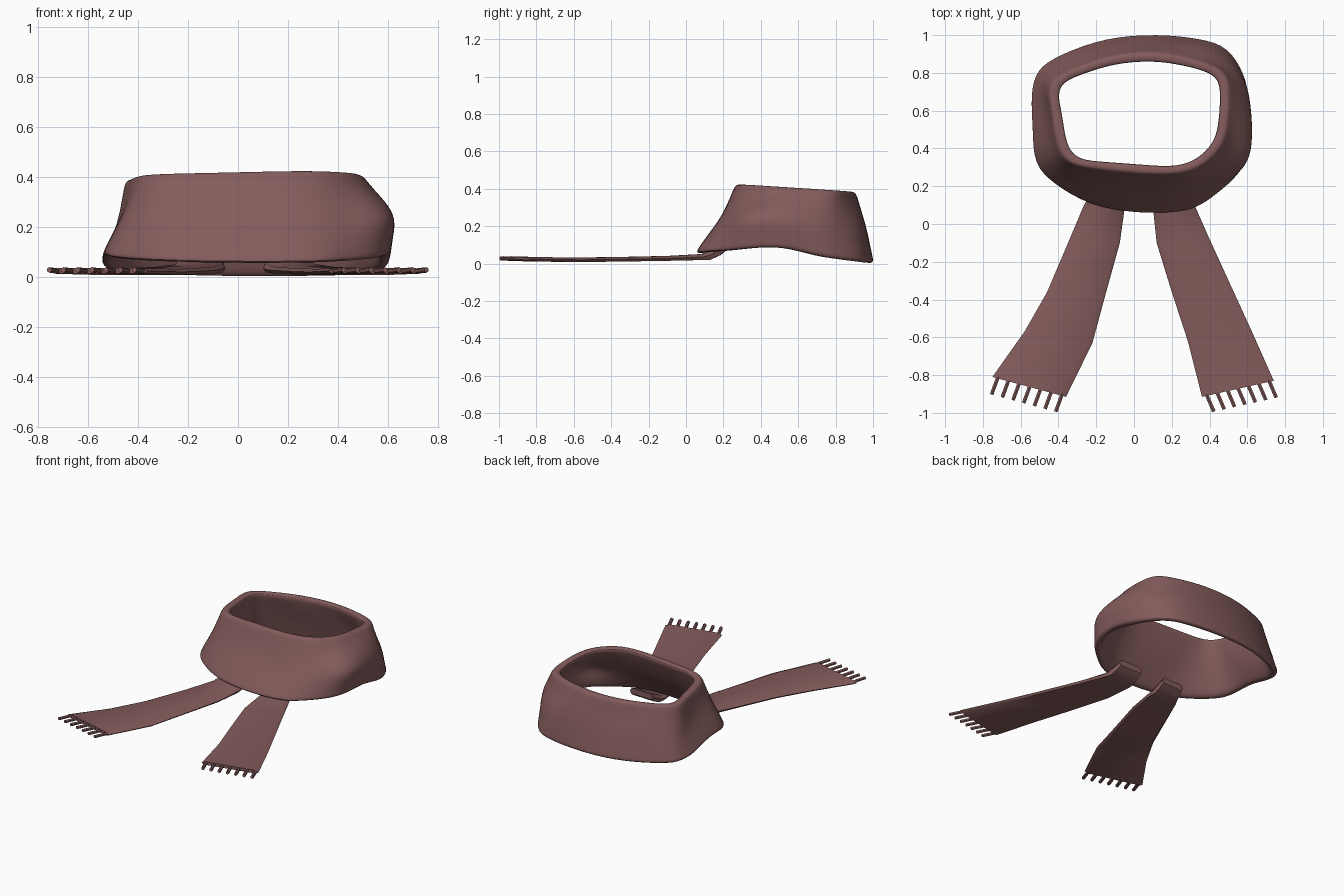
import bpy, bmesh
from math import sin
from mathutils import Vector

if "Cube" in bpy.data.objects:
    bpy.data.objects.remove(bpy.data.objects["Cube"])

mat = bpy.data.materials.new("mauve_cloth")
mat.diffuse_color = (0.23, 0.105, 0.105, 1)
mat.use_nodes = True
mat.node_tree.nodes["Principled BSDF"].inputs["Base Color"].default_value = mat.diffuse_color


def finish(name, bm, subsurf=0, angle=0.7):
    bmesh.ops.recalc_face_normals(bm, faces=bm.faces)
    me = bpy.data.meshes.new(name)
    bm.to_mesh(me)
    bm.free()
    ob = bpy.data.objects.new(name, me)
    bpy.context.collection.objects.link(ob)
    me.materials.append(mat)
    if subsurf:
        m = ob.modifiers.new("smooth", 'SUBSURF')
        m.levels = m.render_levels = subsurf
    bpy.ops.object.select_all(action='DESELECT')
    ob.select_set(True)
    bpy.context.view_layer.objects.active = ob
    bpy.ops.object.shade_smooth_by_angle(angle=angle)
    return ob


def lerp_table(table, v):
    for (a, p), (b, q) in zip(table, table[1:]):
        if v <= b:
            return p + (q - p) * max(0, (v - a) / (b - a))
    return table[-1][1]


# Neck wrap: hem outline, opening outline, share of slope reached halfway up
HEM = [(0, .05), (.17, .05), (.33, .07), (.44, .155), (.555, .255), (.605, .37), (.61, .525),
       (.605, .685), (.59, .785), (.505, .945), (.35, .985), (.14, 1.01), (-.15, .995),
       (-.405, .895), (-.52, .825), (-.555, .69), (-.54, .5), (-.54, .31), (-.425, .205), (-.24, .09)]
HOLE = [(0, .325), (.2, .305), (.31, .335), (.39, .40), (.43, .47), (.445, .57), (.45, .68),
        (.445, .75), (.40, .80), (.26, .835), (.1, .86), (-.1, .845), (-.27, .79),
        (-.37, .75), (-.40, .685), (-.375, .59), (-.36, .47), (-.335, .39), (-.28, .345), (-.18, .335)]
MID = [.68, .68, .6, .4, .05, -.2, -.3, -.15, .1, .3, .35, .4, .4, .5, .5, .7, .7, .6, .6, .65]
HEM_Z = [(0, .055), (.2, .07), (.35, .085), (.5, .10), (.7, .043), (.85, .022), (1, .006)]
center = Vector((.03, .57, 0))


def neck_wrap():
    bm = bmesh.new()
    n = len(HEM)
    loops = []
    for i, ((hx, hy), (ox, oy), f) in enumerate(zip(HEM, HOLE, MID)):
        hem, hole = Vector((hx, hy, 0)), Vector((ox, oy, 0))
        out = (hole - center).normalized()
        rim = hole + out * .064
        z0 = lerp_table(HEM_Z, hy)
        z1 = .426 - .07 * (oy - .26) + .02 * min(ox, .25)

        def at(p, t, inset=0):
            q = p - out * inset
            q.z = z0 + (z1 - z0) * t
            return q
        mid = hem.lerp(rim, f)
        low = hem.lerp(mid, .45)
        high = mid.lerp(rim, .72)
        pts = [at(hem, 0), at(hem.lerp(low, .3), .08), at(low, .25), at(mid, .52),
               at(high, .82), at(rim, .95), at(rim, 1.0, .015), at(hole, .98),
               at(hole, .9, -.01), at(mid, .52, .06), at(low, .25, .06),
               at(hem.lerp(low, .3), .08, .055), at(hem, -.02, .04)]
        loops.append([bm.verts.new(p) for p in pts])
    k = len(loops[0])
    for i in range(n):
        a, b = loops[i], loops[(i + 1) % n]
        for j in range(k):
            bm.faces.new((a[j], b[j], b[(j + 1) % k], a[(j + 1) % k]))
    finish("neck_wrap", bm, 2, 1.2)


# Tails: stations of (left x, left y, right x, right y, mid height, half thickness)
RIGHT = [(.11, .21, .29, .205, .085, .02), (.11, .185, .295, .18, .07, .025),
         (.105, .13, .31, .125, .045, .025),
         (.10, .09, .325, .09, .035, .016), (.12, -.10, .40, -.08, .028, .013),
         (.20, -.36, .51, -.32, .023, .012), (.285, -.62, .62, -.56, .02, .012),
         (.36, -.915, .74, -.83, .024, .011)]
LEFT = [(-.23, .205, -.06, .21, .085, .02), (-.235, .18, -.058, .185, .07, .025),
        (-.25, .125, -.055, .13, .045, .025),
        (-.265, .10, -.05, .08, .035, .016), (-.345, -.09, -.075, -.10, .028, .013),
        (-.46, -.36, -.15, -.37, .023, .012), (-.58, -.57, -.22, -.63, .02, .012),
        (-.75, -.81, -.36, -.915, .024, .011)]


def tail(name, stations):
    bm = bmesh.new()
    rings = []
    for lx, ly, rx, ry, z, h in stations:
        l, r = Vector((lx, ly, z)), Vector((rx, ry, z))
        up = Vector((0, 0, h))
        pts = [l.lerp(r, .04) - up, r.lerp(l, .04) - up, r,
               r.lerp(l, .08) + up, l.lerp(r, .08) + up, l]
        rings.append([bm.verts.new(p) for p in pts])
    for a, b in zip(rings, rings[1:]):
        for j in range(6):
            bm.faces.new((a[j], a[(j + 1) % 6], b[(j + 1) % 6], b[j]))
    bm.faces.new(rings[0])
    bm.faces.new(rings[-1])
    finish(name, bm)


# Fringe: a row of short six-sided tassels along the tail end
def fringe(name, station, slant, count=7):
    lx, ly, rx, ry, z, h = station
    l, r = Vector((lx, ly, z)), Vector((rx, ry, z))
    d = Vector((slant, -.082, .004))
    rot = d.to_track_quat('Z', 'Y').to_matrix().to_4x4()
    bm = bmesh.new()
    for i in range(count):
        p = l.lerp(r, .07 + .87 * i / (count - 1))
        made = bmesh.ops.create_cone(bm, cap_ends=True, segments=6, radius1=.011,
                                     radius2=.011, depth=.10)
        bmesh.ops.transform(bm, matrix=rot, verts=made["verts"])
        bmesh.ops.translate(bm, vec=p + d * .46, verts=made["verts"])
    finish(name, bm)


neck_wrap()
for side, stations, slant in (("right", RIGHT, .035), ("left", LEFT, -.03)):
    tail("tail_" + side, stations)
    fringe("fringe_" + side, stations[-1], slant)
